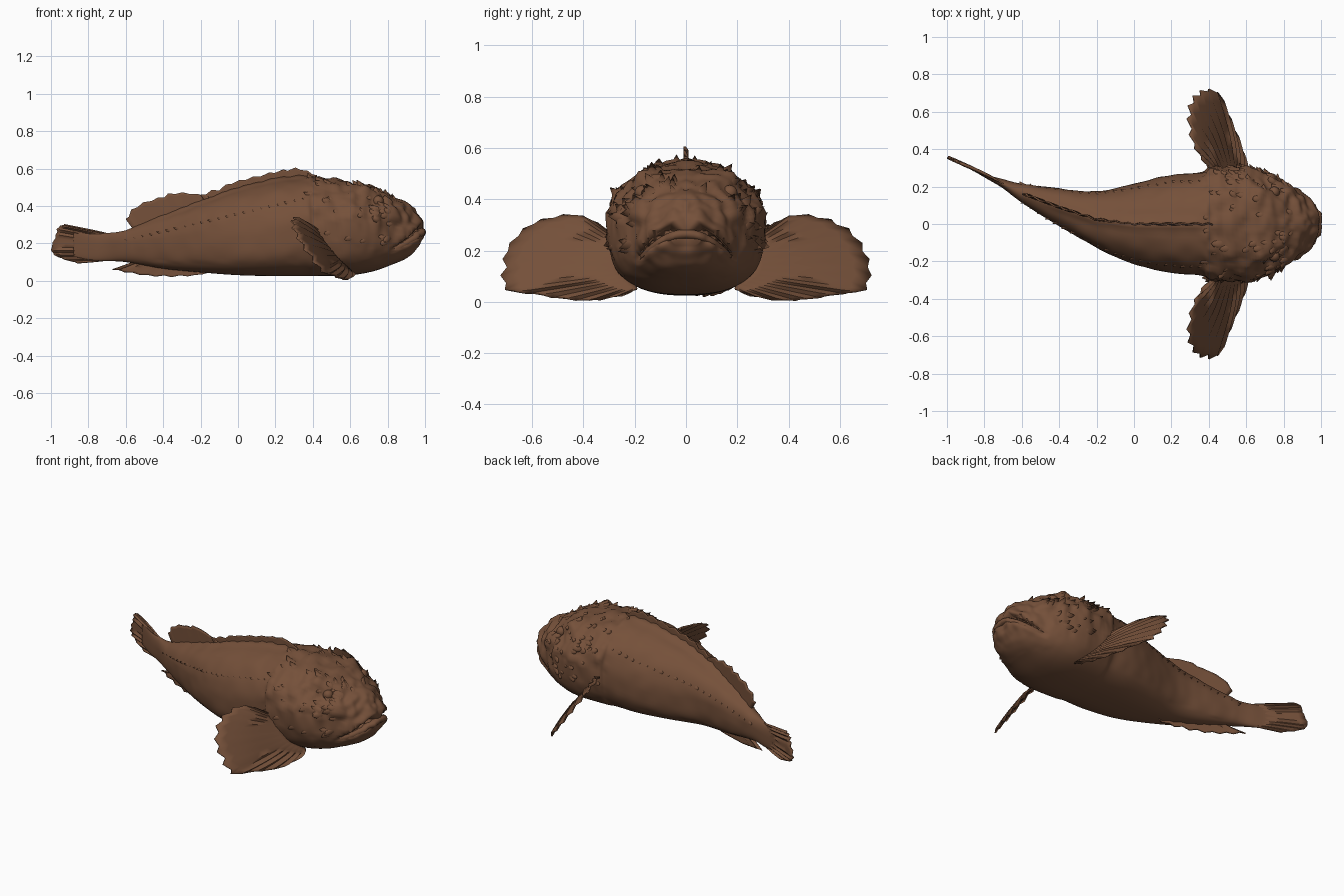
import bpy, bmesh, math, random
from mathutils import Vector, noise
from mathutils.bvhtree import BVHTree

if "Cube" in bpy.data.objects:
    bpy.data.objects.remove(bpy.data.objects["Cube"])

random.seed(4)
brown = bpy.data.materials.new("warm brown")
brown.diffuse_color = (0.178, 0.081, 0.042, 1)
brown.use_nodes = True
brown.node_tree.nodes["Principled BSDF"].inputs["Base Color"].default_value = brown.diffuse_color


def spline(pts, t):
    """Smooth curve through pts, t from 0 to 1."""
    f = min(max(t, 0), 1) * (len(pts) - 1)
    i = min(int(f), len(pts) - 2)
    f -= i
    a, b, c, d = (Vector(pts[min(max(k, 0), len(pts) - 1)]) for k in range(i - 1, i + 3))
    return 0.5 * (2 * b + (c - a) * f + (2 * a - 5 * b + 4 * c - d) * f * f
                  + (3 * b - a - 3 * c + d) * f ** 3)


def finish(name, bm, angle=45):
    bmesh.ops.recalc_face_normals(bm, faces=bm.faces)
    me = bpy.data.meshes.new(name)
    bm.to_mesh(me)
    bm.free()
    me.materials.append(brown)
    ob = bpy.data.objects.new(name, me)
    bpy.context.collection.objects.link(ob)
    bpy.ops.object.select_all(action='DESELECT')
    ob.select_set(True)
    bpy.context.view_layer.objects.active = ob
    bpy.ops.object.shade_smooth_by_angle(angle=math.radians(angle))
    return ob


# Body stations: x, centre y, half width, bottom z, top z, height of widest point
ST = [(-0.88, 0.30, 0.004, 0.13, 0.265, 0.5), (-0.78, 0.25, 0.012, 0.11, 0.25, 0.5),
      (-0.7, 0.215, 0.025, 0.105, 0.255, 0.55), (-0.6, 0.165, 0.05, 0.10, 0.27, 0.6),
      (-0.4, 0.09, 0.10, 0.065, 0.335, 0.6), (-0.2, 0.025, 0.15, 0.045, 0.41, 0.55),
      (0.0, 0.0, 0.215, 0.03, 0.48, 0.45), (0.2, 0.0, 0.262, 0.025, 0.53, 0.45),
      (0.36, 0.0, 0.275, 0.025, 0.55, 0.5), (0.42, 0.0, 0.30, 0.025, 0.55, 0.55),
      (0.6, 0.0, 0.305, 0.03, 0.525, 0.55), (0.72, 0.0, 0.275, 0.05, 0.50, 0.55),
      (0.82, 0.0, 0.22, 0.085, 0.46, 0.55), (0.9, 0.0, 0.165, 0.12, 0.41, 0.55),
      (0.95, 0.0, 0.11, 0.17, 0.365, 0.55), (0.975, 0.0, 0.06, 0.22, 0.32, 0.55)]


def station(x):
    for a, b in zip(ST, ST[1:]):
        if x <= b[0]:
            return Vector(a).lerp(Vector(b), (x - a[0]) / (b[0] - a[0]))
    return Vector(ST[-1])


def mouth_z(y):
    return 0.29 - 3.4 * y * y


def bell(v, w):
    return math.exp(-(v / w) ** 2)


def power(v, p):
    return math.copysign(abs(v) ** p, v)


# Body: lofted rings with a flat belly, rough head and carved mouth
bm = bmesh.new()
SEG, RINGS = 72, 150
rings = []
for r in range(RINGS + 1):
    x, yc, w, zb, zt, k = spline(ST, r / RINGS)
    zm = zb + k * (zt - zb)
    ring = []
    for s in range(SEG):
        a = 2 * math.pi * s / SEG
        c, n = math.cos(a), math.sin(a)
        if n >= 0:
            p = Vector((x, yc + w * power(c, 0.97), zm + (zt - zm) * power(n, 0.95)))
        else:
            p = Vector((x, yc + w * power(c, 0.8), zm + (zm - zb) * power(n, 0.65)))
        ring.append(bm.verts.new(p))
    rings.append(ring)
for a, b in zip(rings, rings[1:]):
    for s in range(SEG):
        bm.faces.new((a[s], a[(s + 1) % SEG], b[(s + 1) % SEG], b[s]))
for ring in (rings[0], rings[-1]):
    cap = bm.verts.new(sum((v.co for v in ring), Vector()) / SEG
                       + Vector((0.008 if ring is rings[-1] else 0, 0, 0)))
    for s in range(SEG):
        bm.faces.new((ring[s], ring[(s + 1) % SEG], cap))
bmesh.ops.recalc_face_normals(bm, faces=bm.faces)
bm.normal_update()
for v, n in [(v, v.normal.copy()) for v in bm.verts]:
    p = v.co.copy()
    q = Vector((p.x, abs(p.y), p.z))
    head = min(max((p.x - 0.33) / 0.1, 0), 1) * min(max((p.z - 0.12) / 0.15, 0), 1)
    v.co += n * head * (0.018 * noise.noise(q * 9) + 0.016 * noise.noise(q * 22))
    v.co += n * 0.005 * noise.noise(p * 12) * (p.z > 0.1) * (p.x > -0.6)
    # ridge under the dorsal fins
    if -0.6 < p.x < 0.5 and n.z > 0.3:
        v.co.z += 0.02 * bell(p.y - station(p.x)[1], 0.025) * min(1, (p.x + 0.6) * 5, (0.5 - p.x) * 5)
    # eye sockets under raised brows
    v.co -= n * 0.025 * bell((q - Vector((0.74, 0.2, 0.42))).length, 0.05)
    v.co += n * 0.024 * bell((q - Vector((0.7, 0.15, 0.48))).length, 0.05)
    # mouth slit and lips
    if p.x > 0.8:
        d = p.z - mouth_z(p.y)
        k = min((p.x - 0.8) / 0.08, 1)
        v.co.x += k * (0.012 * bell(d + 0.035, 0.03) - 0.045 * bell(d, 0.014))
bm.normal_update()
tree = BVHTree.FromBMesh(bm)
finish("body", bm, 60)


# Lips: tapered tubes laid over the snout
def lip(name, dz, push, rad, span):
    bm = bmesh.new()
    prev = None
    for i in range(25):
        t = i / 12 - 1
        y = span * t
        z = mouth_z(y) + dz * (1 - 0.7 * t * t)
        hit = tree.ray_cast(Vector((2, y, z)), Vector((-1, 0, 0)))[0]
        c = Vector((hit.x + push * (1 - t * t) - 0.006, y, z))
        rr = rad * (1 - 0.5 * t * t)
        ring = [bm.verts.new(c + Vector((rr * math.cos(k * math.pi / 4), 0,
                                        rr * 0.8 * math.sin(k * math.pi / 4)))) for k in range(8)]
        if prev:
            for k in range(8):
                bm.faces.new((prev[k], prev[(k + 1) % 8], ring[(k + 1) % 8], ring[k]))
        else:
            bm.faces.new(ring)
        prev = ring
    bm.faces.new(prev)
    finish(name, bm, 60)


lip("upper_lip", 0.03, -0.03, 0.022, 0.175)
lip("lower_lip", -0.026, -0.004, 0.024, 0.18)


# Fins: ribbed sheets between a root curve and a tip curve
def fin(name, root, tip, rays, place, ruffle, notch=0.06, curl=0.0):
    bm = bmesh.new()
    cols, rows = rays * 2, 8
    grid = []
    for i in range(cols + 1):
        a, b = spline(root, i / cols), spline(tip, i / cols)
        reach = 1 - notch * (i % 2) * random.uniform(0.6, 1.4)
        col = []
        for j in range(rows + 1):
            s = j / rows
            off = ruffle * (1 if i % 2 else -1) * min(1, 2 * s) + curl * math.sin(math.pi * s)
            col.append(bm.verts.new(place(a.lerp(b, s * reach), off)))
        grid.append(col)
    for a, b in zip(grid, grid[1:]):
        for j in range(rows):
            bm.faces.new((a[j], b[j], b[j + 1], a[j + 1]))
    ob = finish(name, bm, 60)
    mod = ob.modifiers.new("thickness", 'SOLIDIFY')
    mod.thickness = 0.008
    mod.offset = 0


# Pectoral fins, drawn as (distance from middle, height)
for side, label in ((-1, "front"), (1, "back")):
    def pectoral(p, off, side=side):
        d, z = p
        return Vector((0.61 - 0.75 * z - 0.3 * (d - 0.3) + off, side * d, max(z, 0.004)))
    fin(label + "_pectoral_fin",
        [(0.24, 0.25), (0.25, 0.2), (0.24, 0.14), (0.21, 0.09), (0.19, 0.05)],
        [(0.30, 0.27), (0.36, 0.315), (0.44, 0.34), (0.55, 0.325), (0.64, 0.28), (0.70, 0.205),
         (0.72, 0.125), (0.71, 0.05), (0.6, 0.03), (0.48, 0.01), (0.36, 0.006), (0.25, 0.025)],
        14, pectoral, 0.008, 0.035, 0.015)


def median(p, off):
    """Places (x, z) on the curved midline."""
    return Vector((p[0], station(p[0])[1] + off, p[1]))


def tail(p, off):
    return Vector((p[0], 0.215 + (-0.7 - p[0]) * 0.48 + off, p[1]))


fin("tail_fin", [(-0.68, 0.25), (-0.7, 0.21), (-0.7, 0.15), (-0.68, 0.11)],
    [(-0.93, 0.30), (-0.965, 0.285), (-0.975, 0.24), (-1.0, 0.17), (-0.97, 0.13), (-0.86, 0.095)],
    8, tail, 0.006, 0.025, 0.005)
fin("rear_dorsal_fin", [(-0.55, 0.26), (-0.4, 0.31), (-0.28, 0.36), (-0.14, 0.41)],
    [(-0.6, 0.33), (-0.55, 0.40), (-0.44, 0.44), (-0.36, 0.47), (-0.25, 0.47), (-0.16, 0.45)],
    7, median, 0.005, 0.08)
fin("spiny_dorsal_fin", [(-0.16, 0.40), (0.0, 0.47), (0.18, 0.52), (0.42, 0.53)],
    [(-0.2, 0.46), (-0.08, 0.51), (0.05, 0.55), (0.2, 0.585), (0.32, 0.605), (0.42, 0.565)],
    9, median, 0.005, 0.2)
fin("anal_fin", [(-0.5, 0.12), (-0.35, 0.09), (-0.14, 0.07)],
    [(-0.67, 0.06), (-0.55, 0.035), (-0.4, 0.02), (-0.25, 0.025), (-0.14, 0.045)],
    7, median, 0.006, 0.1)


# Skin flaps: low pointed scales leaning back, set on the body surface
def flaps(name, rays, size):
    bm = bmesh.new()
    for origin, aim in rays:
        hit, nrm, _, _ = tree.ray_cast(origin, aim)
        if hit is None:
            continue
        h = size * random.uniform(0.7, 1.3)
        back = Vector((-1, 0, 0)) - nrm * -nrm.x
        back.normalize()
        w = nrm.cross(back)
        foot = [bm.verts.new(hit - nrm * 0.006 + back * h * math.cos(k * math.pi / 4)
                             + w * 0.7 * h * math.sin(k * math.pi / 4)) for k in range(8)]
        top = bm.verts.new(hit + nrm * h * 0.7 + back * h * 1.1)
        for k in range(8):
            bm.faces.new((foot[k], foot[(k + 1) % 8], top))
    finish(name, bm, 80)


line, cheek, crown = [], [], []
for side in (-1, 1):
    inward = Vector((0, -side, 0))
    for i in range(22):
        t = i / 21
        line.append((Vector((0.36 - 0.95 * t, side, 0.44 - 0.22 * t)), inward))
    for i in range(28):
        cheek.append((Vector((random.uniform(0.38, 0.82), side,
                              random.uniform(0.2, 0.46))), inward))
    for i in range(20):
        crown.append((Vector((random.uniform(0.38, 0.86), side * random.uniform(0.03, 0.24), 2)),
                      Vector((0, 0, -1))))
flaps("lateral_line_flaps", line, 0.016)
flaps("cheek_flaps", cheek, 0.023)
flaps("crown_flaps", crown, 0.025)

# Eyes
for side, label in ((-1, "front"), (1, "back")):
    bm = bmesh.new()
    bmesh.ops.create_uvsphere(bm, u_segments=16, v_segments=10, radius=0.03)
    hit = tree.ray_cast(Vector((0.75, side, 0.425)), Vector((0, -side, 0)))[0]
    bmesh.ops.translate(bm, verts=bm.verts, vec=hit - Vector((0, side * 0.014, 0)))
    finish(label + "_eye", bm, 60)
